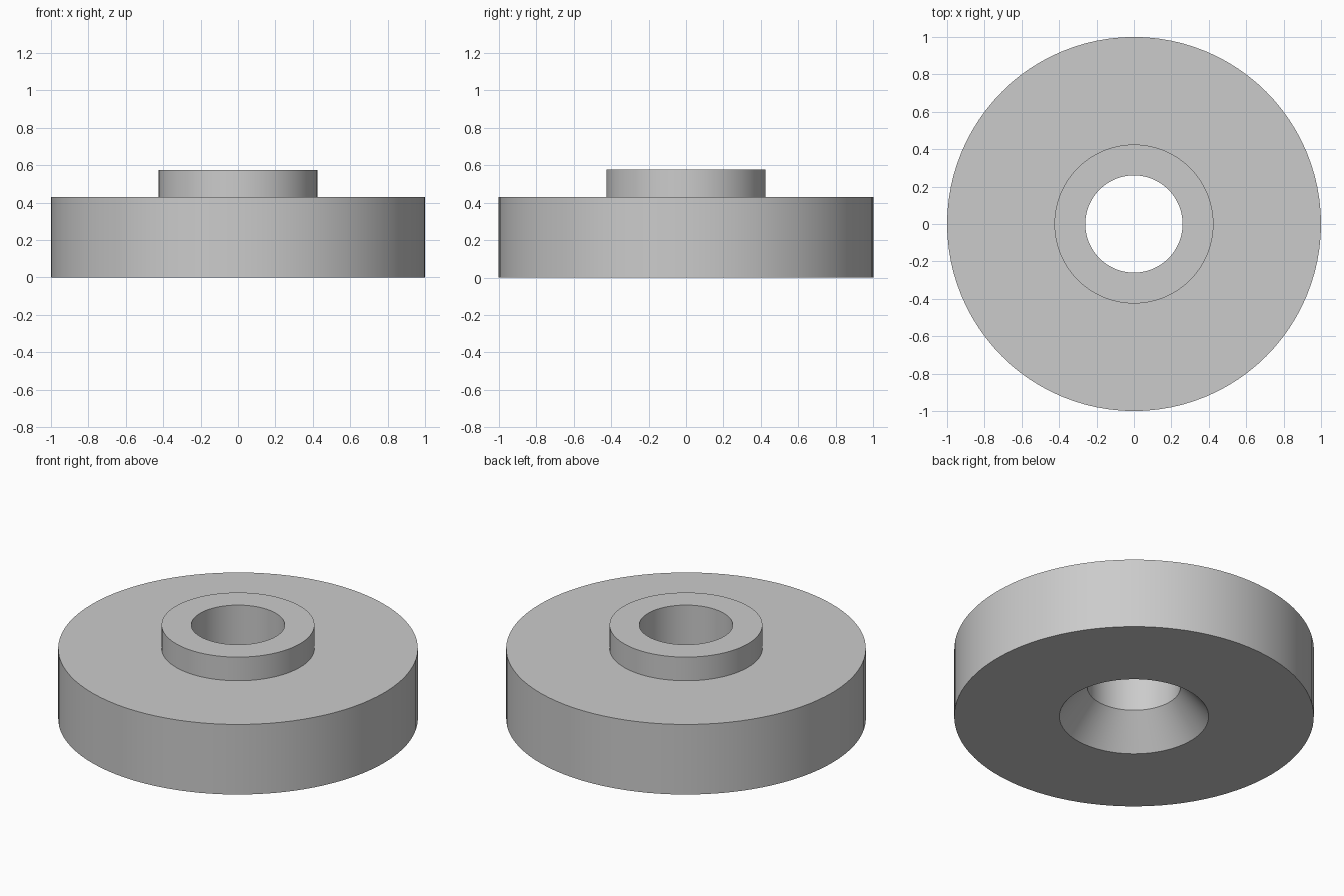
import bpy
import bmesh
import math

cube = bpy.data.objects.get("Cube")
if cube:
    bpy.data.objects.remove(cube, do_unlink=True)

SEGMENTS = 96
HOLE, SINK, HUB, RIM = 0.26, 0.415, 0.425, 1.0
SINK_TOP, DISC_TOP, HUB_TOP = 0.19, 0.43, 0.575

# Plain grey finish
grey = bpy.data.materials.new("light_grey")
grey.use_nodes = True
colour = (0.6, 0.6, 0.6, 1)
grey.diffuse_color = colour
grey.node_tree.nodes["Principled BSDF"].inputs["Base Color"].default_value = colour


def lathe(name, profile):
    """Revolve a closed (radius, height) profile around the z axis."""
    bm = bmesh.new()
    verts = [bm.verts.new((r, 0, z)) for r, z in profile]
    edges = [bm.edges.new((v, verts[(i + 1) % len(verts)]))
             for i, v in enumerate(verts)]
    bmesh.ops.spin(bm, geom=verts + edges, cent=(0, 0, 0), axis=(0, 0, 1),
                   angle=math.tau, steps=SEGMENTS, use_merge=True)
    bmesh.ops.remove_doubles(bm, verts=bm.verts[:], dist=0.0001)
    bmesh.ops.recalc_face_normals(bm, faces=bm.faces[:])
    mesh = bpy.data.meshes.new(name)
    bm.to_mesh(mesh)
    bm.free()
    mesh.materials.append(grey)
    obj = bpy.data.objects.new(name, mesh)
    bpy.context.collection.objects.link(obj)
    return obj


# Disc with raised hub, through hole and countersink underneath
disc = lathe("flanged_disc", [
    (SINK, 0), (RIM, 0), (RIM, DISC_TOP), (HUB, DISC_TOP),
    (HUB, HUB_TOP), (HOLE, HUB_TOP), (HOLE, SINK_TOP)])

bpy.ops.object.select_all(action="DESELECT")
disc.select_set(True)
bpy.context.view_layer.objects.active = disc
bpy.ops.object.shade_smooth_by_angle(angle=math.radians(30))
